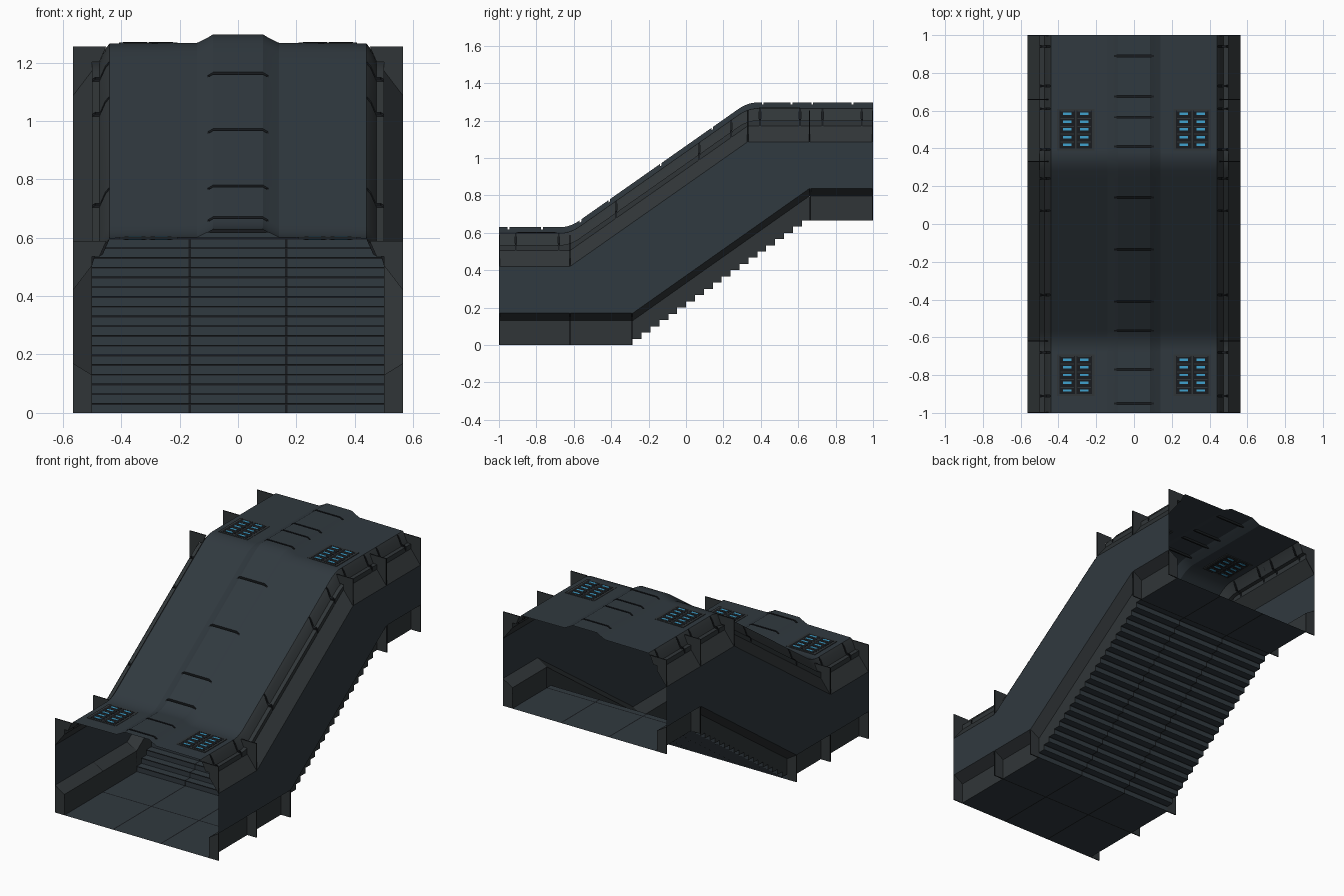
import bpy, bmesh
from mathutils import Vector

if "Cube" in bpy.data.objects:
    bpy.data.objects.remove(bpy.data.objects["Cube"])


def mat(name, c):
    m = bpy.data.materials.new(name)
    m.diffuse_color = (*c, 1)
    m.use_nodes = True
    m.node_tree.nodes["Principled BSDF"].inputs["Base Color"].default_value = m.diffuse_color
    return m


SLATE = mat("slate panel", (0.030, 0.041, 0.050))
TRIM = mat("grey trim", (0.030, 0.036, 0.039))
DARK = mat("dark seam", (0.009, 0.011, 0.013))
BLUE = mat("blue light", (0.05, 0.36, 0.62))

RISE = 2 / 3


def ramp(y, a, b):
    return RISE * min(1, max(0, (y - a) / (b - a)))


def low(y):            # path of the floor edge
    return ramp(y, -0.285, 0.66)


def up(y):             # path of the ceiling edge
    return ramp(y, -0.62, 0.33)


def up_round(y, r=0.05):   # ceiling path with softened bends
    n = 20
    return sum(up(y + r * (2 * k / n - 1)) for k in range(n + 1)) / (n + 1)


def finish(name, bm, mats, mirror=True):
    bmesh.ops.remove_doubles(bm, verts=bm.verts, dist=1e-5)
    me = bpy.data.meshes.new(name)
    bm.to_mesh(me)
    bm.free()
    ob = bpy.data.objects.new(name, me)
    bpy.context.collection.objects.link(ob)
    for m in mats:
        me.materials.append(m)
    if mirror:
        ob.modifiers.new("mirror", "MIRROR").use_clip = True
    return ob


def loft(name, rows, mats, rule=None):
    """Sheet through rows of points, mirrored in x; rule(row, col) picks the material."""
    bm = bmesh.new()
    for j in range(len(rows) - 1):
        for i in range(len(rows[0]) - 1):
            q = [Vector(p) for p in (rows[j][i], rows[j + 1][i], rows[j + 1][i + 1], rows[j][i + 1])]
            if (q[2] - q[0]).cross(q[3] - q[1]).length < 1e-8:
                continue
            f = bm.faces.new([bm.verts.new(p) for p in q])
            f.material_index = rule(j, i) if rule else 0
    return finish(name, bm, mats)


def box(bm, x0, x1, y0, y1, z0, z1, mi=0):
    g = bmesh.ops.create_cube(bm, size=1)
    for v in g["verts"]:
        v.co = Vector(((x0 + x1) / 2 + v.co.x * (x1 - x0),
                       (y0 + y1) / 2 + v.co.y * (y1 - y0),
                       (z0 + z1) / 2 + v.co.z * (z1 - z0)))
    for f in {f for v in g["verts"] for f in v.link_faces}:
        f.material_index = mi


# Floor and stairs: one stepped line swept across the width
STEPS, TREAD = 20, 0.0476
line = [(-1, 0, 0), (-0.624, 0, 1), (-0.616, 0, 0)]      # y, z, dark flag of next segment
for k in range(STEPS):
    y, z = -0.285 + TREAD * k, RISE * k / STEPS
    top = z + RISE / STEPS
    line += [(y, z, 0), (y, top - 0.006, 1), (y, top, 0)]
line += [(0.656, RISE, 1), (0.664, RISE, 0), (1, RISE, 0)]
cols = [0, 0.161, 0.169, 0.5]
loft("floor_and_stairs", [[(x, y, z) for x in cols] for y, z, d in line], [SLATE, DARK],
     lambda j, i: int(i == 1 or line[j][2] == 1))

# Lower side skirts, following the steps
rows = [[(0.5, y, z), (0.5, y, 0.13 + low(y))] for y, z, d in line]
loft("lower_side_skirt", rows, [TRIM])

# Lower ledge, main wall and upper chamfer
YS = [-1, -0.62, -0.285, 0.33, 0.66, 1]
loft("lower_ledge", [[(0.5, y, 0.13 + low(y)), (0.565, y, 0.17 + low(y))] for y in YS], [TRIM])
loft("side_wall", [[(0.565, y, 0.17 + low(y)), (0.565, y, 0.42 + up(y))] for y in YS], [SLATE])
loft("upper_chamfer", [[(0.565, y, 0.42 + up(y)), (0.5, y, 0.505 + up(y))] for y in YS], [TRIM])

# Ceiling: edge rail, flat panel and raised spine, with cut grooves
RAIL = [(0.5, 0.505), (0.5, 0.535), (0.475, 0.535), (0.455, 0.58), (0.44, 0.598)]
SPINE = [(0.14, 0.601), (0.105, 0.618), (0.085, 0.63), (0, 0.63)]
spine_cuts = [0.89, 0.675, 0.565, 0.41, 0.14, -0.135, -0.41, -0.565, -0.77, -0.95]
rail_cuts = [0.94, 0.73, 0.61, 0.395, 0.24, 0.07, -0.375, -0.68, -0.91]
W = 0.005
stations = [(y, 0) for y in (-1, 1)]
for c in (-0.62, 0.33):
    stations += [(c + 0.05 * t / 4, 0) for t in range(-4, 5)]
cuts = [(c, 1) for c in spine_cuts] + [(c, 2) for c in rail_cuts]
stations = [s for s in stations if all(abs(s[0] - c) > W for c, k in cuts)]
groups = [(y, [(y, 0)]) for y, k in stations]
groups += [(c, [(c - W, 0), (c - W, k), (c + W, k), (c + W, 0)]) for c, k in cuts]
seq = [s for g in sorted(groups, key=lambda g: g[0]) for s in g[1]]


def ceiling_row(y, kind):
    h, out = up_round(y), []
    for i, (x, z) in enumerate(RAIL + SPINE):
        if kind == 1 and i >= 7:
            z -= 0.014
        if kind == 2 and 1 <= i <= 3:
            x -= 0.012
            z += 0.008
        e = up(y) if i == 0 else h
        out.append((x, y, z + e))
    return out


def ceiling_rule(j, i):
    k = max(seq[j][1], seq[j + 1][1])
    if (k == 1 and i >= 6) or (k == 2 and i <= 3):
        return 2
    return 1 if i < 4 else 0


ceiling = loft("ceiling", [ceiling_row(*s) for s in seq], [SLATE, TRIM, DARK], ceiling_rule)
bpy.context.view_layer.objects.active = ceiling
ceiling.select_set(True)
bpy.ops.object.shade_smooth_by_angle(angle=0.3)
ceiling.select_set(False)


# Rib plates filling the corners of the section, with dark rims
def rib_plates(name, outline, places, path):
    bm = bmesh.new()
    t = 0.006
    for y in places:
        a = max(-1, min(1 - t, y - t / 2))
        fr = [bm.verts.new((x, a, z + path(y))) for x, z in outline]
        bk = [bm.verts.new((x, a + t, z + path(y))) for x, z in outline]
        bm.faces.new(fr)
        bm.faces.new(bk[::-1])
        n = len(fr)
        for i in range(n):
            f = bm.faces.new((fr[i], bk[i], bk[(i + 1) % n], fr[(i + 1) % n]))
            f.material_index = 1
    bmesh.ops.recalc_face_normals(bm, faces=bm.faces)
    finish(name, bm, [TRIM, DARK])


rib_plates("lower_rib_plates", [(0.5, 0), (0.565, 0), (0.565, 0.17), (0.5, 0.13)],
           [-1, -0.62, -0.288, 0.664, 1], low)
rib_plates("upper_rib_plates", [(0.565, 0.42), (0.565, 0.588), (0.452, 0.588)] + RAIL[3:0:-1] + RAIL[:1],
           [-1, -0.62, 0.33, 0.66, 1], up)

# Ceiling light vents: frame, dark bed, slats and blue lamps
bm = bmesh.new()
for yc in (0.5, -0.8):
    z, xc = 0.6 + up(yc), 0.308
    box(bm, xc - 0.1, xc + 0.1, yc - 0.11, yc + 0.11, z - 0.005, z + 0.002, 0)
    for s in (-1, 1):
        cx = xc + s * 0.045
        box(bm, cx - 0.041, cx + 0.041, yc - 0.1, yc + 0.1, z - 0.006, z + 0.003, 1)
        for r in range(-2, 3):
            cy = yc + r * 0.041
            box(bm, cx - 0.036, cx + 0.036, cy + 0.014, cy + 0.02, z - 0.007, z + 0.004, 0)
            box(bm, cx - 0.022, cx + 0.022, cy - 0.006, cy + 0.007, z - 0.007, z + 0.004, 2)
finish("ceiling_light_vents", bm, [TRIM, DARK, BLUE])
